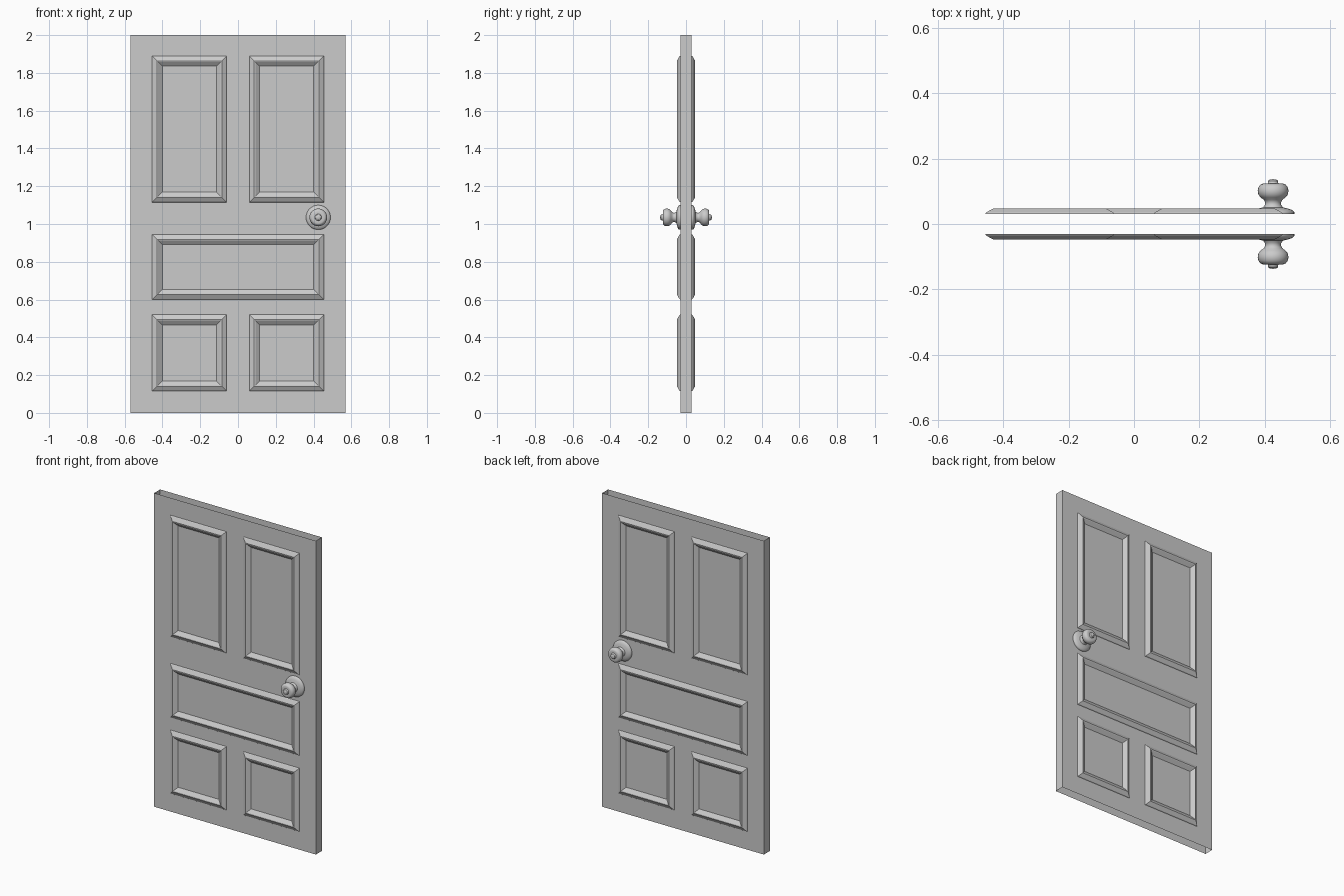
import bpy, bmesh, math
from mathutils import Matrix

if "Cube" in bpy.data.objects:
    bpy.data.objects.remove(bpy.data.objects["Cube"])


def finish(name, bm, smooth=None):
    bmesh.ops.recalc_face_normals(bm, faces=bm.faces)
    me = bpy.data.meshes.new(name)
    bm.to_mesh(me)
    bm.free()
    ob = bpy.data.objects.new(name, me)
    bpy.context.collection.objects.link(ob)
    if smooth:
        bpy.ops.object.select_all(action='DESELECT')
        ob.select_set(True)
        bpy.context.view_layer.objects.active = ob
        bpy.ops.object.shade_smooth_by_angle(angle=math.radians(smooth))
    return ob


def frame(name, x0, x1, z0, z1, side):
    """Mitred rectangular moulding: each profile point is (inset, y)."""
    profile = [(0, 0.03), (0.003, 0.035), (0.026, 0.048), (0.032, 0.047), (0.054, 0.03)]
    bm = bmesh.new()
    rings = [[bm.verts.new((x, side * y, z)) for x, z in
              ((x0 + d, z0 + d), (x1 - d, z0 + d), (x1 - d, z1 - d), (x0 + d, z1 - d))]
             for d, y in profile]
    for a, b in zip(rings, rings[1:]):
        for i in range(4):
            j = (i + 1) % 4
            bm.faces.new((a[i], a[j], b[j], b[i]))
    # outward means away from the door face
    ob = finish(name, bm)
    if sum(p.normal.y * side * p.area for p in ob.data.polygons) < 0:
        ob.data.flip_normals()
    return ob


def knob(name, side, segments=32):
    """Rose, neck, ball and centre button lathed about y."""
    profile = [(0.065, 0.03), (0.065, 0.036), (0.060, 0.042), (0.046, 0.047),
               (0.030, 0.051), (0.025, 0.058), (0.024, 0.066), (0.028, 0.074),
               (0.038, 0.081), (0.045, 0.090), (0.047, 0.101), (0.045, 0.112),
               (0.039, 0.120), (0.032, 0.123), (0.018, 0.122), (0.016, 0.124),
               (0.015, 0.132), (0.010, 0.136), (0, 0.136)]
    bm = bmesh.new()
    vs = [bm.verts.new((r, side * y, 0)) for r, y in profile]
    es = [bm.edges.new(p) for p in zip(vs, vs[1:])]
    bmesh.ops.spin(bm, geom=vs + es, cent=(0, 0, 0), axis=(0, 1, 0),
                   angle=math.tau, steps=segments, use_merge=False)
    bmesh.ops.remove_doubles(bm, verts=bm.verts, dist=1e-5)
    bmesh.ops.translate(bm, verts=bm.verts, vec=(0.425, 0, 1.035))
    ob = finish(name, bm, 40)
    # small turn piece in the button
    bm = bmesh.new()
    bmesh.ops.create_cube(bm, size=1, matrix=Matrix.Translation((0.425, side * 0.135, 1.035))
                          @ Matrix.Diagonal((0.004, 0.006, 0.012, 1)))
    finish(name + "_turn_piece", bm)
    return ob


# Door slab: hollow, open at top and bottom
bm = bmesh.new()
bmesh.ops.create_cube(bm, size=1, matrix=Matrix.Translation((0, 0, 1))
                      @ Matrix.Diagonal((1.14, 0.06, 2, 1)))
caps = [f for f in bm.faces if abs(f.normal.z) > 0.5]
bmesh.ops.delete(bm, geom=caps, context='FACES_ONLY')
finish("door_slab", bm)

# Panel mouldings and knobs on both sides
panels = {
    "upper_left": (-0.455, -0.06, 1.115, 1.89),
    "upper_right": (0.06, 0.455, 1.115, 1.89),
    "middle": (-0.455, 0.455, 0.60, 0.945),
    "lower_left": (-0.455, -0.06, 0.115, 0.52),
    "lower_right": (0.06, 0.455, 0.115, 0.52),
}
for side, label in ((-1, "front"), (1, "back")):
    for part, rect in panels.items():
        frame(f"{label}_{part}_moulding", *rect, side)
    knob(f"{label}_knob", side)
